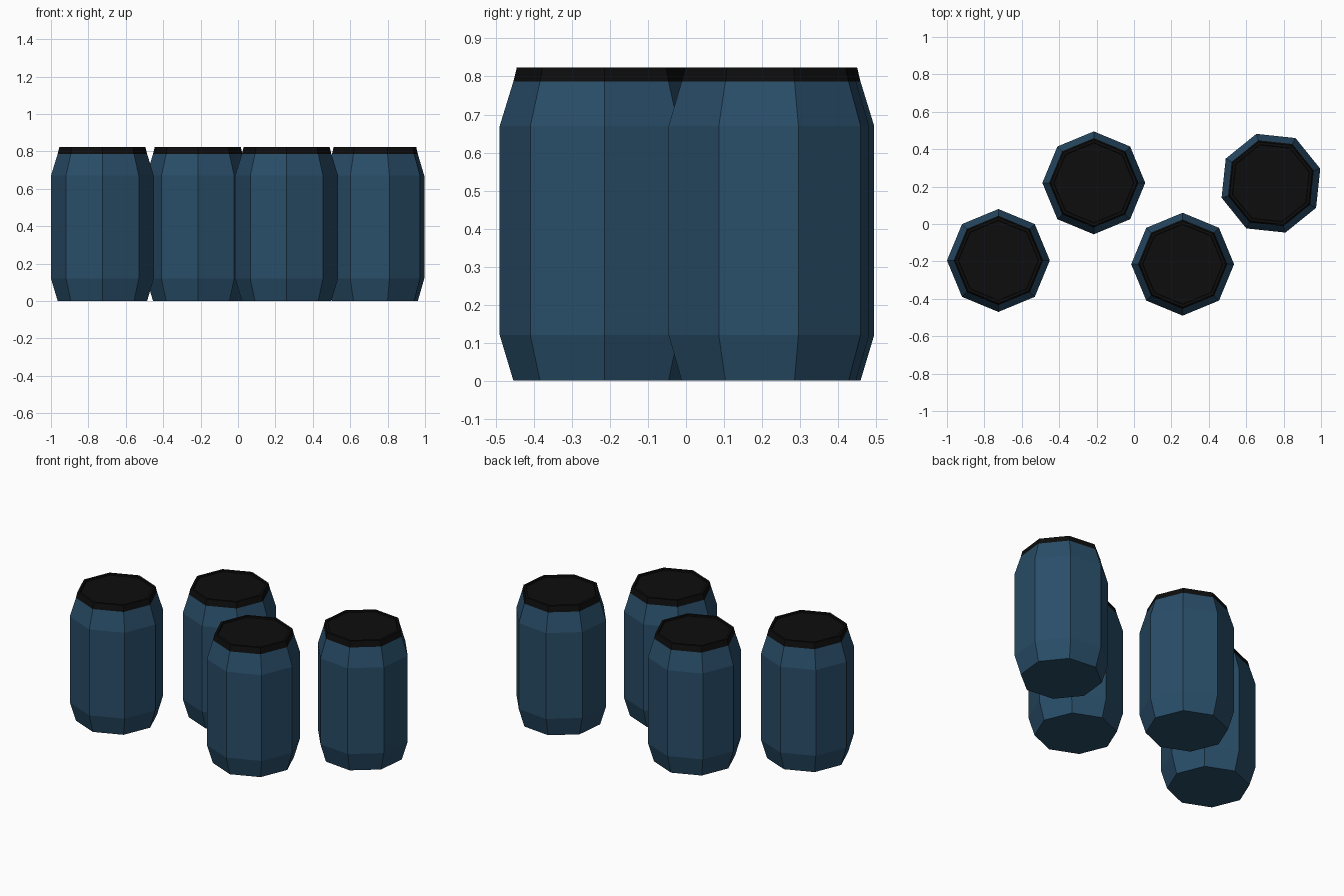
import bpy, bmesh
from math import cos, sin, pi, radians

if "Cube" in bpy.data.objects:
    bpy.data.objects.remove(bpy.data.objects["Cube"])

def material(name, color):
    m = bpy.data.materials.new(name)
    m.diffuse_color = color
    m.use_nodes = True
    m.node_tree.nodes["Principled BSDF"].inputs["Base Color"].default_value = m.diffuse_color
    return m

blue = material("blue_plastic", (0.022, 0.075, 0.14, 1))
black = material("black_lid", (0.004, 0.004, 0.004, 1))

SIDES = 8

def lathe(name, profile, mat, location, turn):
    """Eight-sided closed solid from (radius, height) rings."""
    bm = bmesh.new()
    rings = [[bm.verts.new((r * cos(2 * pi * i / SIDES), r * sin(2 * pi * i / SIDES), z))
              for i in range(SIDES)] for r, z in profile]
    for low, high in zip(rings, rings[1:]):
        for i in range(SIDES):
            j = (i + 1) % SIDES
            bm.faces.new((low[i], low[j], high[j], high[i]))
    bm.faces.new(rings[0][::-1])
    bm.faces.new(rings[-1])
    mesh = bpy.data.meshes.new(name)
    bm.to_mesh(mesh)
    bm.free()
    mesh.materials.append(mat)
    ob = bpy.data.objects.new(name, mesh)
    ob.location = (*location, 0)
    ob.rotation_euler.z = radians(turn)
    bpy.context.collection.objects.link(ob)

# barrel body and lid outlines
BODY = [(0.239, 0), (0.275, 0.12), (0.275, 0.67), (0.239, 0.787)]
LID = [(0.239, 0.787), (0.23, 0.824), (0.215, 0.824), (0.213, 0.815)]

# four barrels: position and turn
BARRELS = [((-0.725, -0.195), 0), ((-0.215, 0.22), 0),
           ((0.26, -0.215), 0), ((0.732, 0.218), 16.4)]

for n, (pos, turn) in enumerate(BARRELS, 1):
    lathe(f"barrel_body_{n}", BODY, blue, pos, turn)
    lathe(f"barrel_lid_{n}", LID, black, pos, turn)
